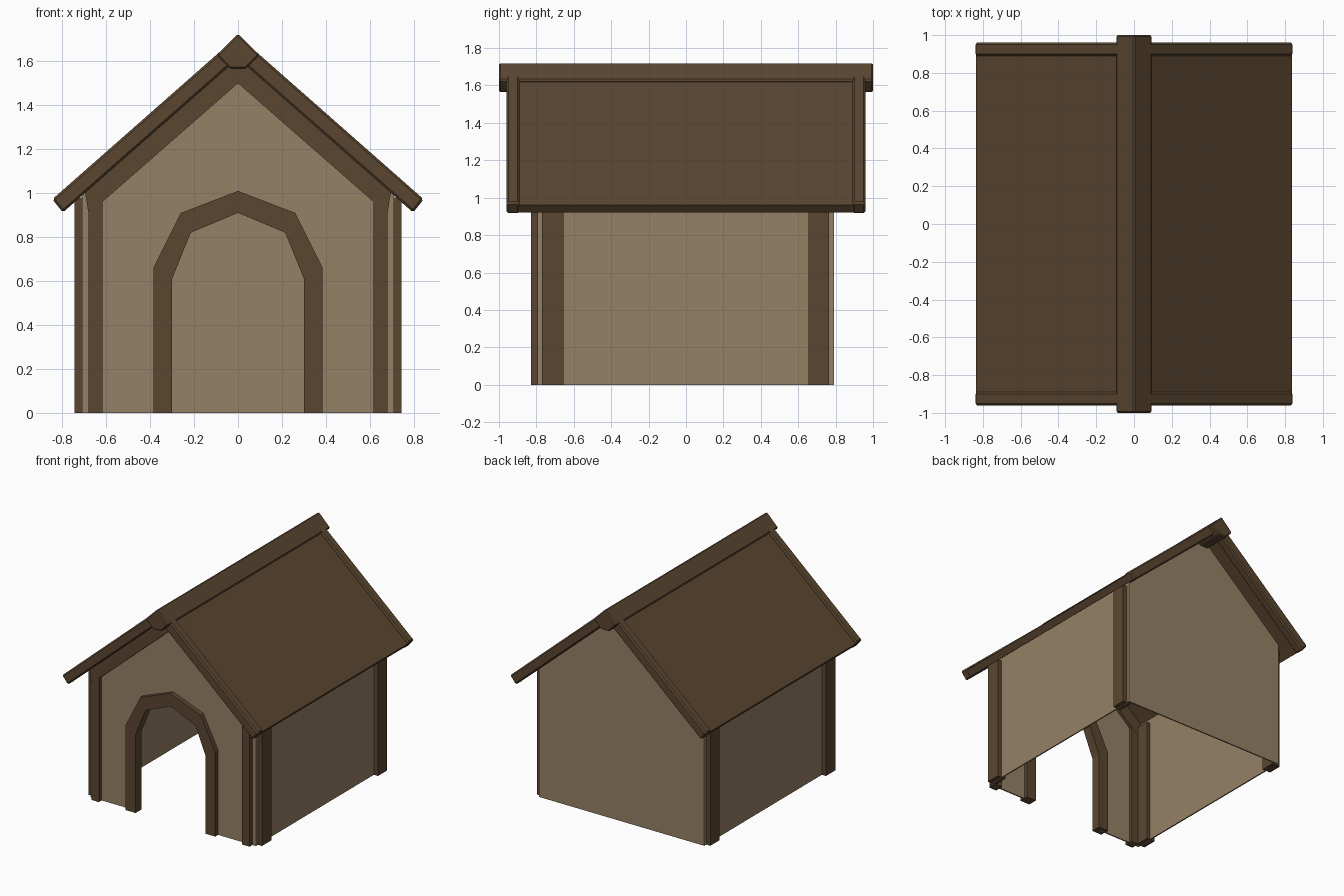
import bpy, bmesh

if "Cube" in bpy.data.objects:
    bpy.data.objects.remove(bpy.data.objects["Cube"])

def material(name, rgb):
    m = bpy.data.materials.new(name)
    m.diffuse_color = (*rgb, 1)
    m.use_nodes = True
    m.node_tree.nodes["Principled BSDF"].inputs["Base Color"].default_value = m.diffuse_color
    return m

LIGHT = material("light_wood", (0.300, 0.219, 0.131))
DARK = material("dark_wood", (0.104, 0.062, 0.030))

def prism(name, pts, y0, y1, mat, bevel=0):
    """Extrude an x-z outline from y0 to y1."""
    bm = bmesh.new()
    face = bm.faces.new([bm.verts.new((x, y0, z)) for x, z in pts])
    ext = bmesh.ops.extrude_face_region(bm, geom=[face])
    moved = [v for v in ext["geom"] if isinstance(v, bmesh.types.BMVert)]
    bmesh.ops.translate(bm, verts=moved, vec=(0, y1 - y0, 0))
    if not any(face in e.link_faces for e in bm.edges):
        bm.faces.new(face.verts)
    bmesh.ops.recalc_face_normals(bm, faces=bm.faces)
    me = bpy.data.meshes.new(name)
    bm.to_mesh(me)
    bm.free()
    ob = bpy.data.objects.new(name, me)
    me.materials.append(mat)
    bpy.context.collection.objects.link(ob)
    if bevel:
        b = ob.modifiers.new("bevel", "BEVEL")
        b.width, b.segments = bevel, 1
    return ob

def sym(half):
    """Mirror a right-half outline running towards the centre line."""
    return half + [(-x, z) for x, z in reversed(half) if x != 0]

def mirrored_on_axis(upper, lower):
    """Chevron band between two half outlines that both end at x = 0."""
    return sym(upper) + sym(lower)[::-1]

def box(name, x0, x1, y0, y1, z0, z1, mat):
    return prism(name, [(x0, z0), (x1, z0), (x1, z1), (x0, z1)], y0, y1, mat)

# Walls
door_out = [(0.385, 0), (0.385, 0.66), (0.26, 0.91), (0, 1.01)]
door_in = [(0.30, 0), (0.30, 0.61), (0.215, 0.82), (0, 0.91)]
hole = [(0.34, 0), (0.34, 0.635), (0.24, 0.865), (0, 0.96)]
gable = [(0.71, 0), (0.71, 1.02), (0, 1.63)]
prism("front_wall", mirrored_on_axis(gable, hole), -0.795, -0.785, LIGHT)
prism("back_wall", sym(gable), 0.78, 0.79, LIGHT)
for s, side in ((-1, "left"), (1, "right")):
    a, b = sorted((s * 0.70, s * 0.71))
    box(side + "_wall", a, b, -0.785, 0.78, 0, 1.02, LIGHT)

# Door frame and gable trim
prism("door_frame", mirrored_on_axis(door_out, door_in), -0.83, -0.755, DARK)
prism("gable_trim", mirrored_on_axis([(0.70, 1.03), (0, 1.64)],
                                     [(0.68, 0.905), (0.617, 0.96), (0, 1.50)]),
      -0.83, -0.76, DARK)

# Corner posts
for s, side in ((-1, "left"), (1, "right")):
    a, b = sorted((s * 0.617, s * 0.68))
    box(side + "_front_post", a, b, -0.829, -0.761, 0, 0.98, DARK)
    a, b = sorted((s * 0.675, s * 0.745))
    box(side + "_side_post_front", a, b, -0.77, -0.655, 0, 0.98, DARK)
    box(side + "_side_post_back", a, b, 0.655, 0.765, 0, 0.98, DARK)

# Roof panels, end boards and ridge beam
prism("roof", mirrored_on_axis([(0.836, 0.962), (0, 1.698)],
                               [(0.802, 0.922), (0, 1.624)]), -0.94, 0.94, DARK)
barge = mirrored_on_axis([(0.845, 0.972), (0, 1.716)], [(0.797, 0.912), (0, 1.612)])
prism("front_roof_board", barge, -0.96, -0.89, DARK, 0.01)
prism("back_roof_board", barge, 0.89, 0.96, DARK, 0.01)
prism("ridge_beam", sym([(0.036, 1.565), (0.097, 1.628), (0, 1.724)]),
      -1, 1, DARK, 0.008)
